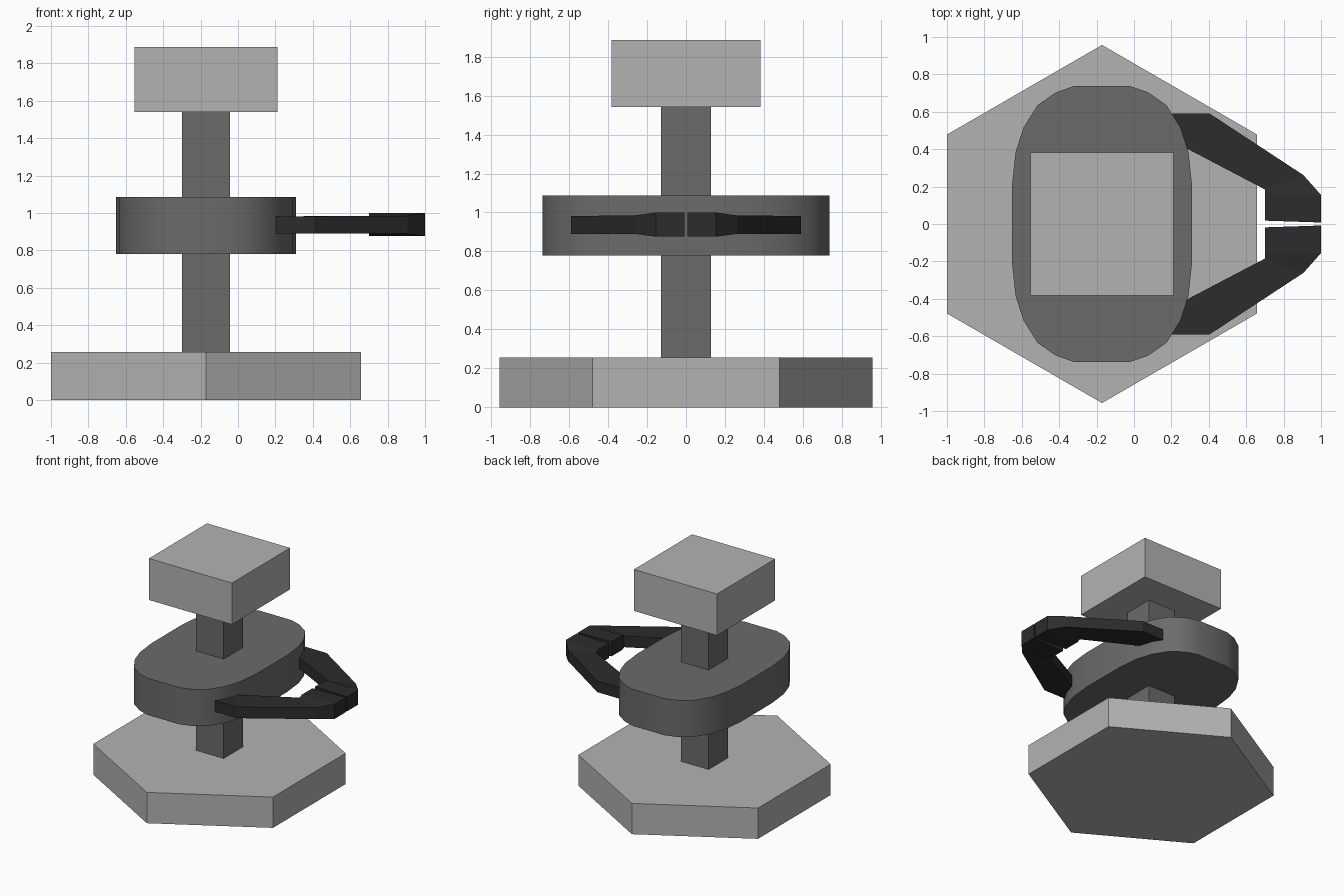
import bpy, bmesh, math

if "Cube" in bpy.data.objects:
    bpy.data.objects.remove(bpy.data.objects["Cube"])

AXIS_X = -0.171  # column axis


def material(name, value):
    m = bpy.data.materials.new(name)
    m.diffuse_color = (value, value, value, 1)
    m.use_nodes = True
    m.node_tree.nodes["Principled BSDF"].inputs["Base Color"].default_value = m.diffuse_color
    return m


light_grey = material("light grey", 0.45)
mid_grey = material("mid grey", 0.147)
near_black = material("near black", 0.025)


def loft(name, rings, mat):
    """Solid skinned through closed rings of equal point count."""
    bm = bmesh.new()
    loops = [[bm.verts.new(p) for p in ring] for ring in rings]
    n = len(loops[0])
    for a, b in zip(loops, loops[1:]):
        for i in range(n):
            j = (i + 1) % n
            bm.faces.new((a[i], a[j], b[j], b[i]))
    bm.faces.new(loops[0][::-1])
    bm.faces.new(loops[-1])
    bmesh.ops.recalc_face_normals(bm, faces=bm.faces)
    mesh = bpy.data.meshes.new(name)
    bm.to_mesh(mesh)
    bm.free()
    mesh.materials.append(mat)
    obj = bpy.data.objects.new(name, mesh)
    bpy.context.collection.objects.link(obj)
    return obj


def prism(name, outline, z0, z1, mat):
    return loft(name, [[(AXIS_X + x, y, z) for x, y in outline] for z in (z0, z1)], mat)


def square(h):
    return [(-h, -h), (h, -h), (h, h), (-h, h)]


# Hexagonal base, square column and square head block
hexagon = [(0.957 * math.cos(a), 0.957 * math.sin(a))
           for a in (math.radians(30 + 60 * i) for i in range(6))]
prism("base", hexagon, 0, 0.257, light_grey)
prism("column", square(0.128), 0.257, 1.54, mid_grey)
prism("head_block", square(0.383), 1.54, 1.886, light_grey)

# Rounded carriage, quarter outline mirrored on both axes
quarter = [(0.482, 0.2), (0.462, 0.385), (0.42, 0.515),
           (0.345, 0.635), (0.245, 0.705), (0.15, 0.737)]
half = quarter + [(-x, y) for x, y in reversed(quarter)]
carriage = prism("carriage", half + [(-x, -y) for x, y in half], 0.78, 1.086, mid_grey)
bpy.context.view_layer.objects.active = carriage
carriage.select_set(True)
bpy.ops.object.shade_smooth_by_angle(angle=math.radians(35))

# Gripper jaws: stations of (outer xy, inner xy, bottom z, top z)
stations = [
    ((0.20, 0.59), (0.20, 0.447), 0.89, 0.982),
    ((0.405, 0.59), (0.29, 0.40), 0.89, 0.982),
    ((0.905, 0.262), (0.70, 0.185), 0.89, 0.985),
    ((1.0, 0.155), (0.70, 0.160), 0.877, 1.0),
    ((1.0, 0.008), (0.70, 0.018), 0.877, 1.0),
]
for side, name in ((1, "back_jaw"), (-1, "front_jaw")):
    rings = [[(o[0], side * o[1], b), (i[0], side * i[1], b),
              (i[0], side * i[1], t), (o[0], side * o[1], t)]
             for o, i, b, t in stations]
    loft(name, rings, near_black)
